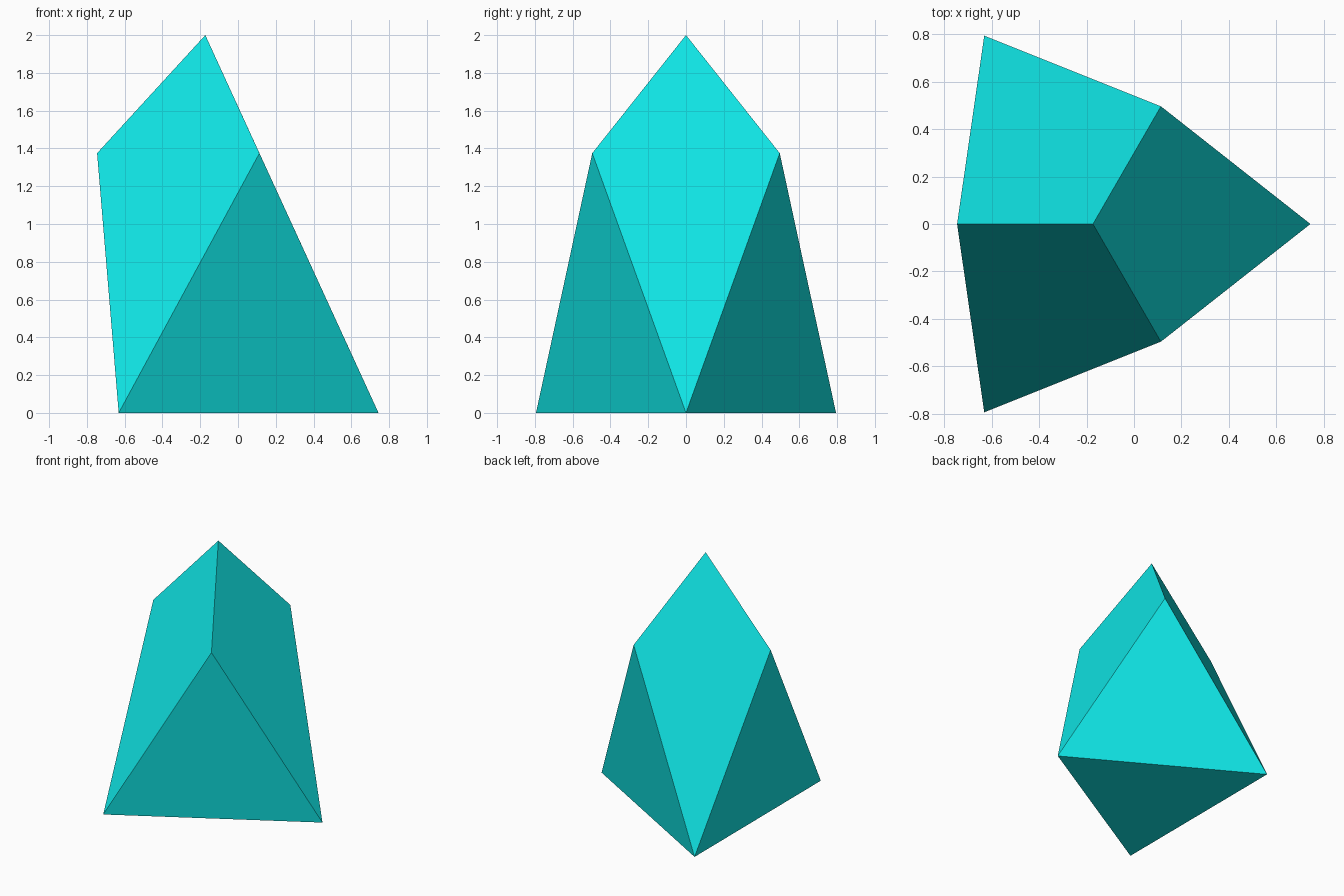
import bpy
import bmesh
from math import cos, sin, radians
from mathutils import Vector

cube = bpy.data.objects.get("Cube")
if cube:
    bpy.data.objects.remove(cube, do_unlink=True)

# Single teal colour
teal = bpy.data.materials.new("bright teal")
teal.use_nodes = True
colour = (0.005, 0.78, 0.78, 1)
teal.diffuse_color = colour
teal.node_tree.nodes["Principled BSDF"].inputs["Base Color"].default_value = colour

CENTRE_X = -0.173


def ring(bm, radius, z, start):
    """Three evenly spaced vertices around the vertical axis."""
    angles = [radians(start + 120 * i) for i in range(3)]
    return [bm.verts.new((CENTRE_X + radius * cos(a), radius * sin(a), z)) for a in angles]


# Faceted crystal: base triangle, twisted shoulder triangle and a peak
bm = bmesh.new()
base = ring(bm, 0.917, 0, 0)
shoulder = ring(bm, 0.573, 1.375, 60)
peak = bm.verts.new((CENTRE_X, 0, 2))

bm.faces.new(base[::-1])
for i in range(3):
    # Kite facet from the peak down to a base corner
    bm.faces.new((peak, shoulder[i - 1], base[i], shoulder[i]))
    # Upright triangle standing on a base edge
    bm.faces.new((base[i], base[(i + 1) % 3], shoulder[i]))
bmesh.ops.recalc_face_normals(bm, faces=bm.faces[:])

mesh = bpy.data.meshes.new("crystal")
bm.to_mesh(mesh)
bm.free()
mesh.materials.append(teal)
crystal = bpy.data.objects.new("crystal", mesh)
bpy.context.collection.objects.link(crystal)
